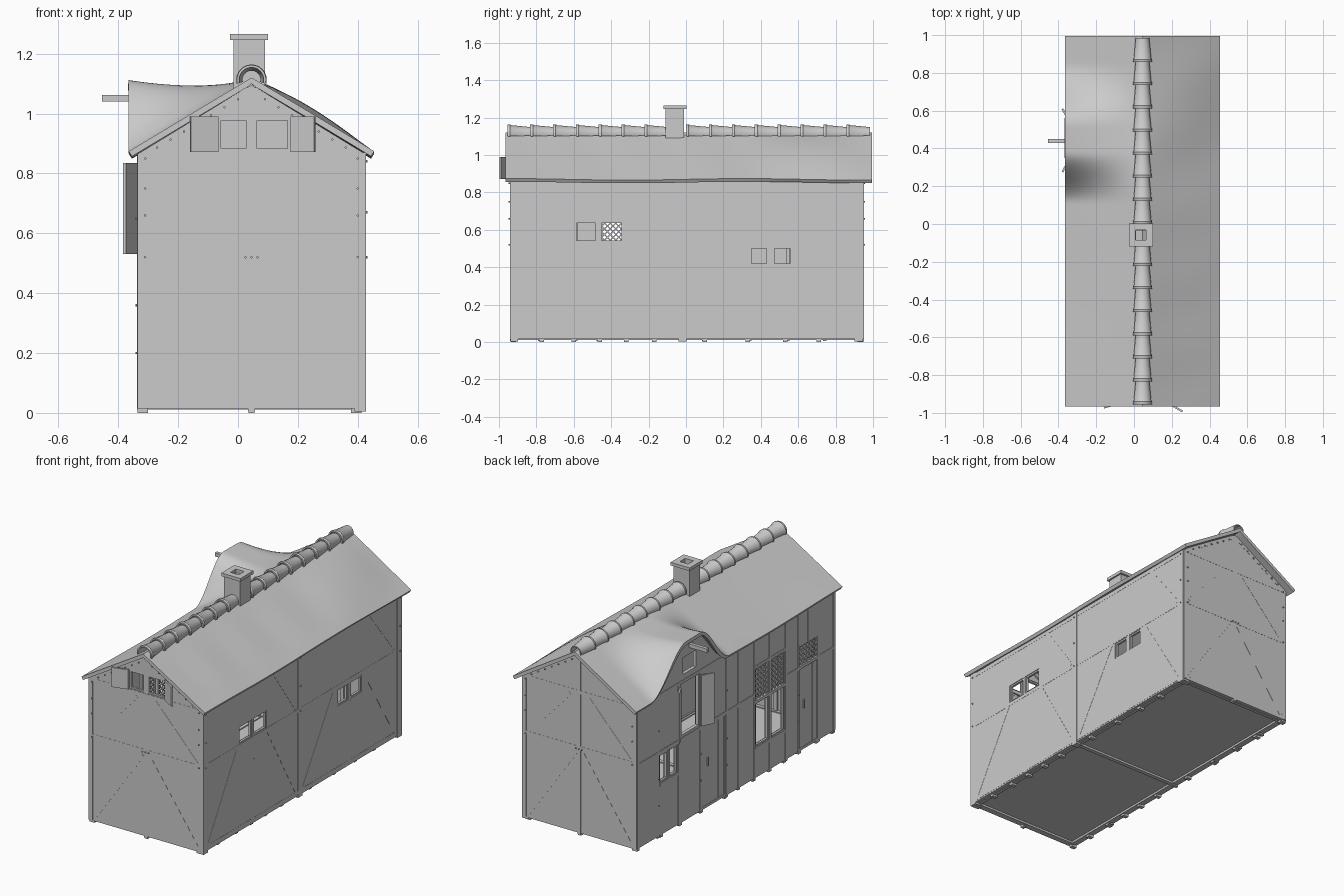
import bpy, bmesh, math
from mathutils import Vector, Matrix

if "Cube" in bpy.data.objects:
    bpy.data.objects.remove(bpy.data.objects["Cube"])

XC, XL, XR, YF, YB = 0.045, -0.335, 0.425, -0.94, 0.95   # ridge line and wall planes
PX = Vector((1, 0, 0))
PY = Vector((0, 1, 0))


def finish(name, bm, smooth=None):
    bmesh.ops.recalc_face_normals(bm, faces=bm.faces)
    me = bpy.data.meshes.new(name)
    bm.to_mesh(me)
    bm.free()
    ob = bpy.data.objects.new(name, me)
    bpy.context.collection.objects.link(ob)
    if smooth:
        bpy.context.view_layer.objects.active = ob
        ob.select_set(True)
        bpy.ops.object.shade_smooth_by_angle(angle=math.radians(smooth))
        ob.select_set(False)
    return ob


def add_box(bm, x0, x1, y0, y1, z0, z1):
    m = Matrix.Translation(((x0 + x1) / 2, (y0 + y1) / 2, (z0 + z1) / 2))
    bmesh.ops.create_cube(bm, size=1, matrix=m @ Matrix.Diagonal((x1 - x0, y1 - y0, z1 - z0, 1)))


def boxes(name, items):
    bm = bmesh.new()
    for b in items:
        add_box(bm, *b)
    return finish(name, bm)


def add_beam(bm, p, q, normal, w, d):
    """Bar from p to q, width w in the wall plane, depth d along the normal."""
    p, q = Vector(p), Vector(q)
    a = (q - p).normalized()
    b = normal.cross(a)
    r = Matrix((a, b, normal)).transposed().to_4x4()
    bmesh.ops.create_cube(bm, size=1, matrix=Matrix.Translation((p + q) / 2) @ r
                          @ Matrix.Diagonal(((q - p).length, w, d, 1)))


def beams(name, items, normal, w, d):
    bm = bmesh.new()
    for p, q in items:
        add_beam(bm, p, q, normal, w, d)
    return finish(name, bm)


def prism(name, pts, y0, y1):
    bm = bmesh.new()
    f = bm.faces.new([bm.verts.new((x, y0, z)) for x, z in pts])
    r = bmesh.ops.extrude_face_region(bm, geom=[f])
    bmesh.ops.translate(bm, vec=(0, y1 - y0, 0), verts=[v for v in r['geom'] if isinstance(v, bmesh.types.BMVert)])
    return finish(name, bm)


def apply_mods(ob):
    bpy.context.view_layer.objects.active = ob
    for m in list(ob.modifiers):
        bpy.ops.object.modifier_apply(modifier=m.name)


def cut(ob, cutters):
    for c in cutters:
        m = ob.modifiers.new("cut", 'BOOLEAN')
        m.operation, m.solver, m.object = 'DIFFERENCE', 'EXACT', c
    apply_mods(ob)
    for c in cutters:
        bpy.data.objects.remove(c)


# Hollow wall shell with openings
walls = prism("walls", [(XL, .015), (XR, .015), (XR, .865), (XC, 1.095), (XL, .865)], YF, YB)
cavity = prism("cavity", [(XL + .02, -.1), (XR - .02, -.1), (XR - .02, 1.3), (XL + .02, 1.3)], YF + .02, YB - .02)
right_win = [(-.595, -.475, .535, .645), (-.46, -.335, .535, .645), (.34, .44, .41, .51), (.465, .565, .41, .51)]
left_open = [(.56, .635, .33, .5), (.65, .73, .33, .5), (.36, .53, .54, .85), (.115, .32, .03, .5),
             (-.31, -.18, .2, .67), (-.455, -.325, .2, .67), (-.77, -.6, .03, .64)]
front_open = [(-.065, .035, .875, .985), (.055, .175, .875, .985)]
cutters = [cavity]
cutters += [boxes("c", [(XR - .06, XR + .06, *w)]) for w in right_win]
cutters += [boxes("c", [(XL - .06, XL + .06, *w)]) for w in left_open]
cutters += [boxes("c", [(a, b, YF - .06, YF + .06, c, d)]) for a, b, c, d in front_open]
cut(walls, cutters)

# Floor and sill beams
boxes("floor", [(XL + .01, XR - .01, YF + .01, YB - .01, .024, .034)])
boxes("sill_beams", [(XL + .02, XL + .04, YF + .02, YB - .02, .012, .04), (XR - .04, XR - .02, YF + .02, YB - .02, .012, .04),
                     (XL + .02, XR - .02, YF + .02, YF + .04, .012, .04), (XL + .02, XR - .02, YB - .04, YB - .02, .012, .04),
                     (XL + .02, XR - .02, -.035, -.01, .012, .04)])


# Roof with a swept eyebrow dormer on the left
def ease(t):
    t = max(0, min(1, t))
    return t * t * (3 - 2 * t)


def roof_z(x, y):
    d = x - XC
    u = abs(d) / .41
    z = 1.12 - .61 * abs(d) + .004 * math.sin(5 * y) * u
    if d < 0:
        e = y - .45
        bell = 1 - ease((abs(e) - .07) / (.27 if e < 0 else .33))
        return z + .238 * bell * u ** 1.3
    hump = math.exp(-((y - .65) / .22) ** 2)
    return z + .024 * hump * math.sin(math.pi * u) + .004 * math.sin(17 * y) * u * (1 - u) * 2


bm = bmesh.new()
NX, NY = 36, 110
grid = [[None] * (NY + 1) for _ in range(NX + 1)]
for i in range(NX + 1):
    for j in range(NY + 1):
        x = XC - .41 + .82 * i / NX
        y = -.965 + 1.96 * j / NY
        grid[i][j] = bm.verts.new((x, y, roof_z(x, y)))
for i in range(NX):
    for j in range(NY):
        bm.faces.new((grid[i][j], grid[i + 1][j], grid[i + 1][j + 1], grid[i][j + 1]))
roof = finish("roof", bm)
for p in roof.data.polygons:
    if p.normal.z < 0:
        p.flip()
s = roof.modifiers.new("thickness", 'SOLIDIFY')
s.thickness, s.offset = .02, -1
apply_mods(roof)
roof.select_set(True)
bpy.ops.object.shade_smooth_by_angle(angle=math.radians(40))
roof.select_set(False)

# Dormer face following the arch
bm = bmesh.new()
ys = [.1 + .78 * k / 30 for k in range(31)]
rim = [(XL, y, max(.866, roof_z(XL, y) - .015)) for y in ys]
f = bm.faces.new([bm.verts.new(p) for p in [(XL, .1, .85), (XL, .88, .85)] + rim[::-1]])
r = bmesh.ops.extrude_face_region(bm, geom=[f])
bmesh.ops.translate(bm, vec=(.02, 0, 0), verts=[v for v in r['geom'] if isinstance(v, bmesh.types.BMVert)])
dormer = finish("dormer_face", bm)
cut(dormer, [boxes("c", [(XL - .1, XL + .1, .36, .53, .82, .86)]), boxes("c", [(XL - .1, XL + .1, .385, .505, .9, 1.0)])])
boxes("hoist_beam", [(-.455, -.15, .43, .45, 1.04, 1.062)])

# Ridge tiles: overlapping tapered half pipes
bm = bmesh.new()
SEG = 14
starts = [-.955 + .122 * k for k in range(7)] + [.0 + .1225 * k for k in range(8)]
for y0 in starts:
    rings = []
    prof = [(0, .049), (.014, .051), (.022, .046), (.126, .036), (.126, .03), (0, .041)]
    for dy, rad in prof:
        rings.append([bm.verts.new((XC + rad * math.cos(a), y0 + dy, 1.113 + rad * math.sin(a)))
                      for a in [math.radians(-15 + 210 * k / SEG) for k in range(SEG + 1)]])
    for a, b in zip(rings, rings[1:] + rings[:1]):
        for k in range(SEG):
            bm.faces.new((a[k], a[k + 1], b[k + 1], b[k]))
    for e in (0, SEG):
        bm.faces.new([rg[e] for rg in rings])
finish("ridge_tiles", bm, 35)


# Chimney: square tube with a wider cap
def square_tube(x0, x1, y0, y1, z0, z1, t):
    return [(x0, x1, y0, y0 + t, z0, z1), (x0, x1, y1 - t, y1, z0, z1),
            (x0, x0 + t, y0 + t, y1 - t, z0, z1), (x1 - t, x1, y0 + t, y1 - t, z0, z1)]


boxes("chimney_shaft", square_tube(-.015, .09, -.11, -.01, 1.03, 1.247, .025))
boxes("chimney_cap", square_tube(-.027, .1, -.12, .003, 1.246, 1.265, .036))

# Right wall timbers
X = XR - .014
boxes("right_posts", [(XR - .036, XR + .003, a, b, .004, .87) for a, b in [(-.938, -.897), (-.04, .002), (.902, .946)]])
rb = [((X, -.9, z), (X, .905, z)) for z in (.035, .525, .85)]
for a, m, b in [(-.89, -.465, -.05), (.01, .452, .89)]:
    rb += [((X, a, .04), (X, m - .14, .52)), ((X, b, .04), (X, m + .14, .52)), ((X, m, .02), (X, m, .4)),
           ((X, b, .54), (X, m + .2, .84))]
beams("right_timbers", rb, PX, .022, .03)

# Front and back timbers
for nm, Y in (("front", YF + .014), ("back", YB - .014)):
    g = [((x, Y, .02), (x, Y, .86)) for x in (XL + .017, XR - .017)]
    g += [((XL + .01, Y, .525), (XR - .01, Y, .525)), ((XL + .01, Y, .86), (XR - .01, Y, .86)), ((XC, Y, .005), (XC, Y, .86))]
    for sgn in (-1, 1):
        g += [((XC + sgn * .02, Y, .5), (XC + sgn * .34, Y, .04)), ((XC + sgn * .34, Y, .54), (XC + sgn * .06, Y, .84)),
              ((XC + sgn * .37, Y, .858), (XC + sgn * .01, Y, 1.078))]
    if nm == "back":
        g.append(((XC, Y, .8), (XC, Y, 1.08)))
    beams(nm + "_timbers", g, PY, .022, .03)

# Left wall timbers
X = XL + .014
lb = [((X, y, .006), (X, y, .86)) for y in (.935, .742, .545, .34, .095, -.02, -.17, -.47, -.588, -.782, -.925)]
lb += [((X, a, z), (X, b, z)) for a, b, z in [(.93, .09, .515), (.09, -.17, .515), (-.47, -.92, .515), (-.17, -.47, .47),
                                             (-.17, -.47, .19), (-.17, -.47, .68), (.73, .55, .32), (.94, -.93, .858)]]
lb += [((X, -.318, .02), (X, -.318, .85)), ((X, -.685, .65), (X, -.685, .85)), ((X, .6425, .02), (X, .6425, .5))]
beams("left_timbers", lb, PX, .018, .034)

# Feet under the posts
feet = [(x - .017, x + .017, y - .012, y + .012, 0, .03) for x in (XL + .017, XR - .03)
        for y in (-.92, -.77, -.6, -.46, -.32, -.17, .1, .33, .53, .71, .93)]
feet += [(XC - .01, XC + .01, y - .012, y + .012, 0, .03) for y in (YF + .014, YB - .014)]
boxes("post_feet", feet)

# Window frames on all sides
T = .009
fr = []
for xs, wins in ((XR, right_win), (XL + .02, left_open[:2] + left_open[4:6])):
    for y0, y1, z0, z1 in wins:
        a, b = xs - .017, xs - .004
        fr += [(a, b, y0, y0 + T, z0, z1), (a, b, y1 - T, y1, z0, z1), (a, b, y0, y1, z0, z0 + T), (a, b, y0, y1, z1 - T, z1)]
for x0, x1, z0, z1 in front_open:
    a, b = YF + .004, YF + .016
    fr += [(x0, x0 + T, a, b, z0, z1), (x1 - T, x1, a, b, z0, z1), (x0, x1, a, b, z0, z0 + T), (x0, x1, a, b, z1 - T, z1)]
boxes("window_frames", fr)

# Lattice panels over the tall windows and rear door
lat = []
for y0, y1, z0, z1 in [(-.31, -.18, .48, .67), (-.455, -.325, .48, .67), (-.77, -.6, .52, .64)]:
    w, h = y1 - y0, z1 - z0
    c = .025
    while c < w + h - .01:
        a, b = max(0, c - h), min(w, c)
        lat.append(((XL + .008, y0 + a, z0 + c - a), (XL + .008, y0 + b, z0 + c - b)))
        lat.append(((XL + .008, y1 - a, z0 + c - a), (XL + .008, y1 - b, z0 + c - b)))
        c += .03
beams("lattice", lat, PX, .006, .006)

# Plank doors
for nm, y0, y1 in (("wide_door", .117, .318), ("narrow_door", -.768, -.602)):
    p = (y1 - y0) / 4
    boxes(nm, [(XL + .004, XL + .014, y0 + k * p + .001, y0 + (k + 1) * p - .001, .03, .5) for k in range(4)]
          + [(XL - .003, XL + .005, y0 + p * 3 - .005, y0 + p * 3 + .005, .26, .31)])


# Open shutters
def shutter(name, a, b, z0, z1):
    a, b, zm = Vector((*a, 0)), Vector((*b, 0)), Vector((0, 0, (z0 + z1) / 2))
    n = (b - a).normalized().cross(Vector((0, 0, 1)))
    beams(name, [(a + zm, b + zm)], n, z1 - z0, .01)


shutter("front_shutter_left", (-.066, -.946), (-.159, -.972), .872, .99)
shutter("front_shutter_right", (.178, -.946), (.257, -.993), .872, .99)
shutter("loft_shutter_back", (XL - .006, .54), (-.379, .61), .53, .835)
shutter("loft_shutter_front", (XL - .006, .345), (-.379, .275), .53, .835)

# Wooden pegs
bm = bmesh.new()
spots = [(XR, y, z, 'Y') for y in (-.92, -.02, .925) for z in (.52, .67, .84)]
spots += [(XL, y, z, 'Y') for y in (.742, .34, .095, -.17, -.588) for z in (.2, .36, .65)]
for yy in (YF, YB):
    spots += [(x, yy, z, 'X') for x in (-.31, .4) for z in (.52, .66, .75, .85)] + [(x, yy, .52, 'X') for x in (.025, .045, .065)]
    spots += [(XC + s * k * .045, yy, 1.075 - k * .027, 'X') for s in (-1, 1) for k in range(1, 8)]
for x, y, z, ax in spots:
    bmesh.ops.create_cone(bm, segments=8, cap_ends=True, radius1=.004, radius2=.004, depth=.016,
                          matrix=Matrix.Translation((x, y, z)) @ Matrix.Rotation(math.pi / 2, 4, ax))
finish("pegs", bm, 40)
